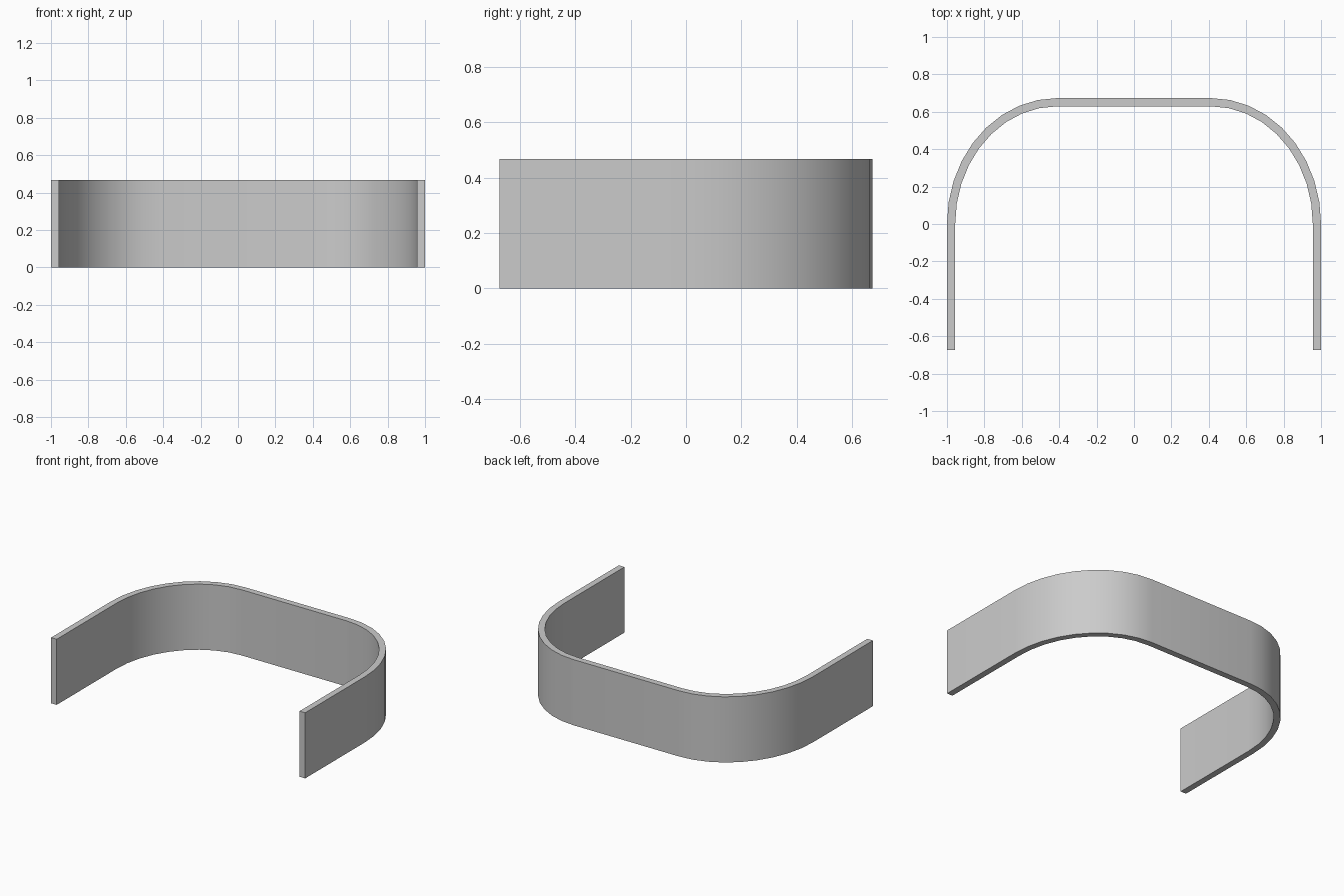
import bpy, bmesh, math

cube = bpy.data.objects.get("Cube")
if cube:
    bpy.data.objects.remove(cube, do_unlink=True)

HALF_W, HALF_D, HEIGHT, THICK = 1.0, 0.673, 0.467, 0.044
CORNER_X, STEPS = 0.412, 9


def outline(inset):
    """Open U path: straight arm, elliptical corner, then the mirrored half."""
    rx, ry = HALF_W - CORNER_X - inset, HALF_D - inset
    half = [(HALF_W - inset, -HALF_D)]
    for i in range(STEPS + 1):
        a = math.pi / 2 * i / STEPS
        half.append((CORNER_X + rx * math.cos(a), ry * math.sin(a)))
    return half + [(-x, y) for x, y in reversed(half)]


# Curved band: flat strip between two outlines, extruded upward
bm = bmesh.new()
outer, inner = [[bm.verts.new((x, y, 0)) for x, y in outline(d)] for d in (0, THICK)]
for i in range(len(outer) - 1):
    bm.faces.new((outer[i], outer[i + 1], inner[i + 1], inner[i]))
result = bmesh.ops.extrude_face_region(bm, geom=bm.faces[:])
top = [g for g in result["geom"] if isinstance(g, bmesh.types.BMVert)]
bmesh.ops.translate(bm, verts=top, vec=(0, 0, HEIGHT))
bmesh.ops.recalc_face_normals(bm, faces=bm.faces[:])
mesh = bpy.data.meshes.new("curved_band")
bm.to_mesh(mesh)
bm.free()
band = bpy.data.objects.new("curved_band", mesh)
bpy.context.collection.objects.link(band)

# Plain grey material
grey = bpy.data.materials.new("light_grey")
grey.use_nodes = True
colour = (0.6, 0.6, 0.6, 1)
grey.diffuse_color = colour
for node in grey.node_tree.nodes:
    if node.type == 'BSDF_PRINCIPLED':
        node.inputs["Base Color"].default_value = colour
mesh.materials.append(grey)

# Smooth corners, sharp rims
bpy.ops.object.select_all(action='DESELECT')
band.select_set(True)
bpy.context.view_layer.objects.active = band
bpy.ops.object.shade_smooth_by_angle(angle=math.radians(30))
